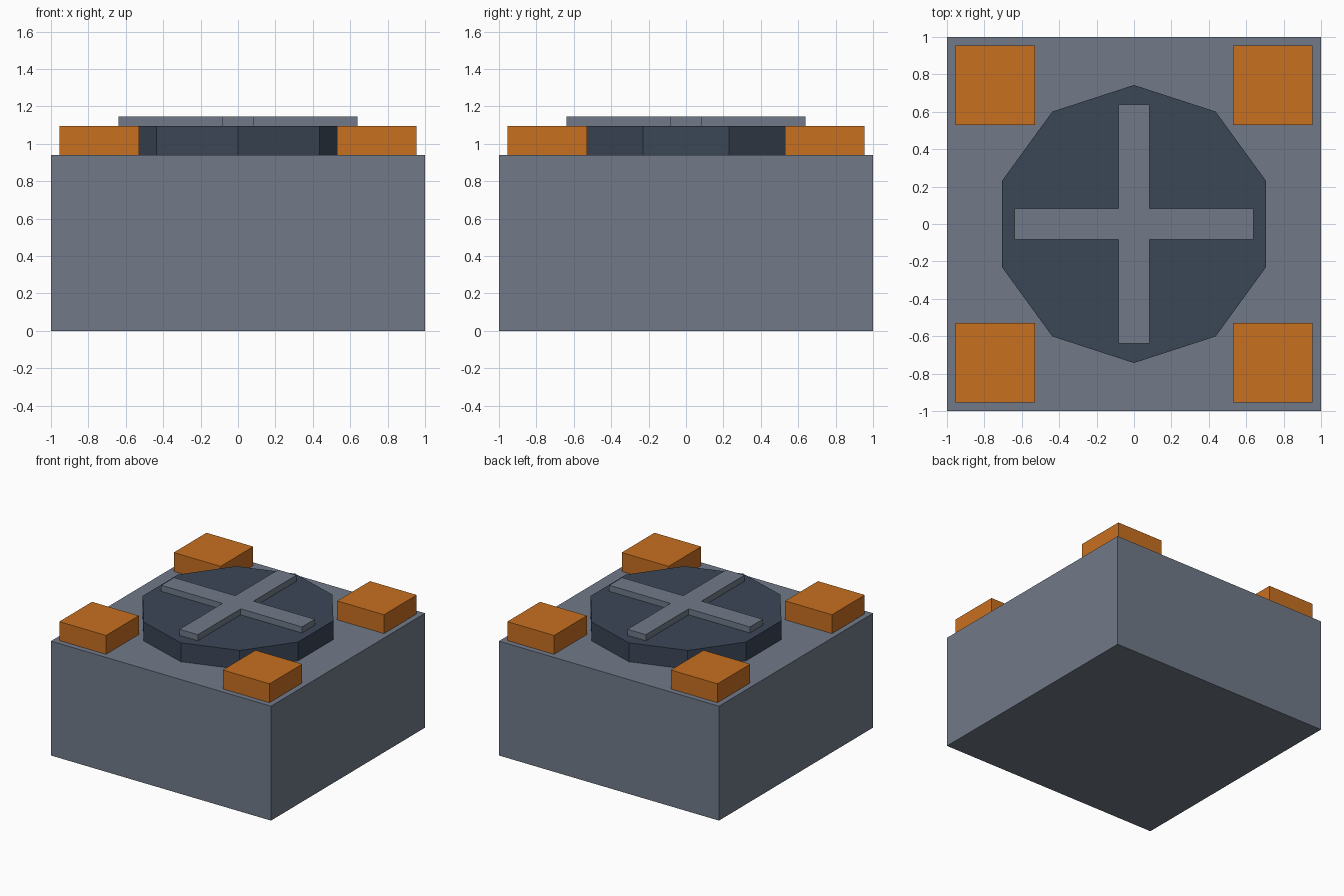
import bpy
from mathutils import Vector

default = bpy.data.objects.get("Cube")
if default:
    bpy.data.objects.remove(default, do_unlink=True)


def material(name, rgb):
    mat = bpy.data.materials.new(name)
    mat.use_nodes = True
    colour = (*rgb, 1.0)
    mat.diffuse_color = colour
    mat.node_tree.nodes["Principled BSDF"].inputs["Base Color"].default_value = colour
    return mat


grey = material("slate grey", (0.165, 0.195, 0.25))
dark = material("dark blue grey", (0.044, 0.061, 0.093))
orange = material("orange", (0.58, 0.162, 0.0144))

BODY_TOP, DECK_TOP, CROSS_TOP = 0.94, 1.095, 1.145


def finish(name, mat):
    obj = bpy.context.object
    obj.name = obj.data.name = name
    obj.data.materials.append(mat)
    return obj


def box(name, centre, size, z0, z1, mat):
    """Box of the given plan size standing between two heights."""
    bpy.ops.mesh.primitive_cube_add(size=1, location=(*centre, (z0 + z1) / 2))
    scale = Vector((*size, z1 - z0))
    for v in bpy.context.object.data.vertices:
        v.co *= scale
    return finish(name, mat)


# Main block
box("body", (0, 0), (2, 2), 0, BODY_TOP, grey)

# Ten-sided disc with corners on the x axis
bpy.ops.mesh.primitive_cylinder_add(
    vertices=10, radius=0.743, depth=DECK_TOP - BODY_TOP,
    location=(0, 0, (BODY_TOP + DECK_TOP) / 2))
finish("disc", dark)

# Raised cross: one long bar and two arms that meet it
ARM, HALF = 0.64, 0.083
box("cross_bar", (0, 0), (2 * ARM, 2 * HALF), DECK_TOP, CROSS_TOP, grey)
for side, label in ((-1, "front"), (1, "back")):
    box(f"cross_arm_{label}", (0, side * (ARM + HALF) / 2),
        (2 * HALF, ARM - HALF), DECK_TOP, CROSS_TOP, grey)

# Corner pads
for x, x_label in ((-1, "right"), (1, "left")):
    for y, y_label in ((-1, "front"), (1, "back")):
        box(f"corner_pad_{y_label}_{x_label}", (x * 0.743, y * 0.743),
            (0.425, 0.425), BODY_TOP, DECK_TOP, orange)
